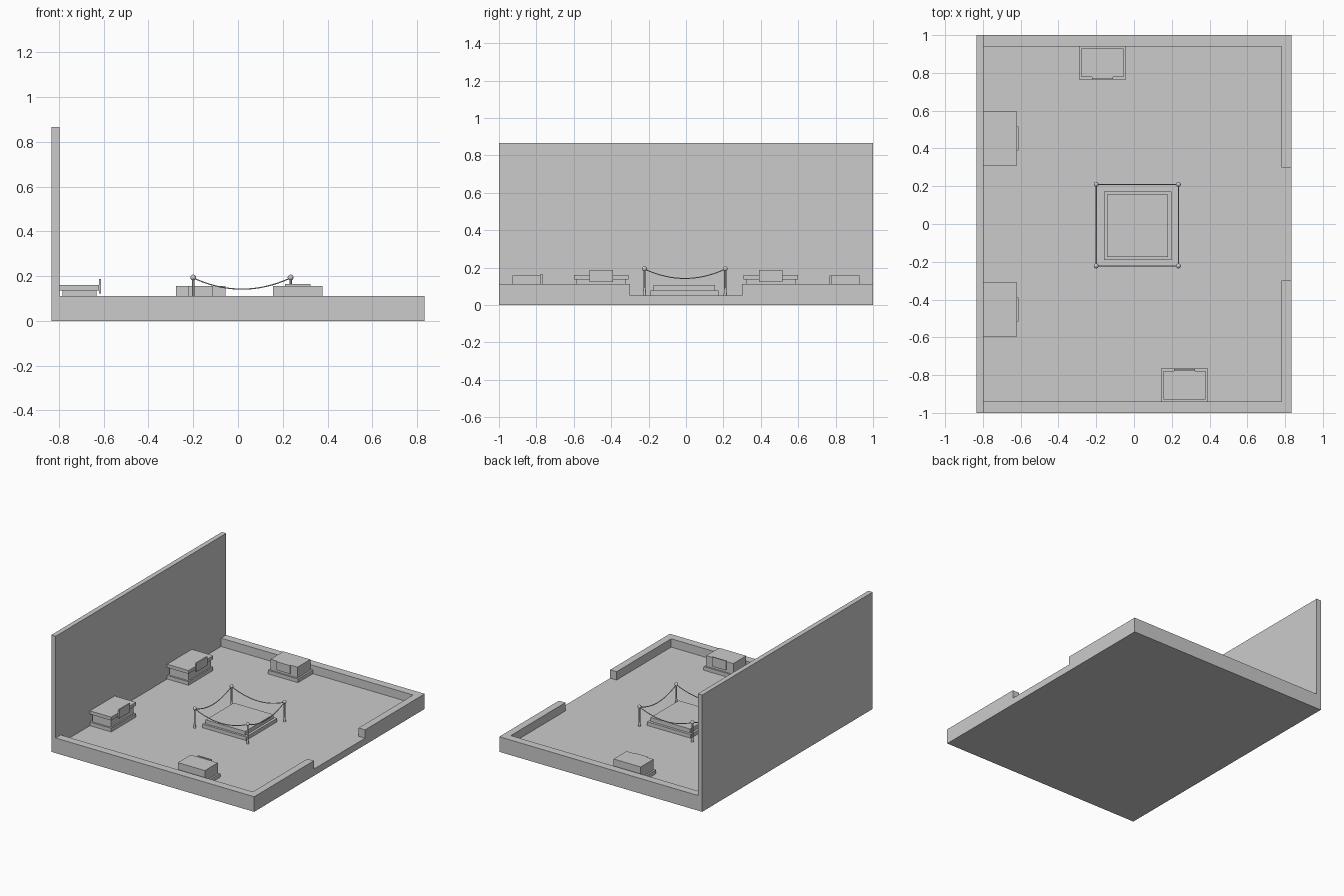
import bpy, math
from mathutils import Vector

if "Cube" in bpy.data.objects:
    bpy.data.objects.remove(bpy.data.objects["Cube"])


def box(name, x0, x1, y0, y1, z0, z1):
    bpy.ops.mesh.primitive_cube_add(size=1, location=((x0+x1)/2, (y0+y1)/2, (z0+z1)/2))
    ob = bpy.context.object
    ob.name = name
    ob.scale = (x1-x0, y1-y0, z1-z0)
    bpy.ops.object.transform_apply(location=False, rotation=False, scale=True)
    return ob


FLOOR = 0.05

# Floor, tall wall and low walls
box("floor", -0.833, 0.833, -1, 1, 0, FLOOR)
box("tall_wall", -0.833, -0.797, -1, 1, FLOOR, 0.867)
box("low_wall_back", -0.797, 0.833, 0.94, 1, FLOOR, 0.112)
box("low_wall_front", -0.797, 0.833, -1, -0.94, FLOOR, 0.112)
box("low_wall_right_back", 0.78, 0.833, 0.3, 0.94, FLOOR, 0.112)
box("low_wall_right_front", 0.78, 0.833, -0.94, -0.3, FLOOR, 0.112)

# Wall counters with overhanging tops and sign panels
for side, yc in (("back", 0.453), ("front", -0.453)):
    box(f"counter_base_{side}", -0.797, -0.622, yc-0.145, yc+0.145, FLOOR, 0.077)
    box(f"counter_body_{side}", -0.785, -0.632, yc-0.133, yc+0.133, 0.077, 0.135)
    box(f"counter_top_{side}", -0.797, -0.622, yc-0.145, yc+0.145, 0.135, 0.16)
    box(f"counter_panel_{side}", -0.622, -0.612, yc-0.063, yc+0.063, 0.122, 0.187)

# Small display stands by the low walls
for side, xc, s in (("back", -0.167, 1), ("front", 0.267, -1)):
    def stand(name, hw, ya, yb, z0, z1, dx=0):
        a, b = sorted((s*ya, s*yb))
        box(f"stand_{name}_{side}", xc+dx-hw, xc+dx+hw, a, b, z0, z1)
    stand("base", 0.124, 0.765, 0.94, FLOOR, 0.077)
    stand("body", 0.111, 0.777, 0.928, 0.077, 0.157)
    stand("panel", 0.056, 0.768, 0.777, 0.095, 0.157 if s > 0 else 0.165)

# Central stepped platform
box("platform_lower", -0.16, 0.199, -0.19, 0.173, FLOOR, 0.077)
box("platform_upper", -0.143, 0.181, -0.174, 0.155, 0.077, 0.107)

# Rope barrier posts
corners = [(-0.2, -0.222), (0.235, -0.222), (0.235, 0.21), (-0.2, 0.21)]
for i, (x, y) in enumerate(corners):
    bpy.ops.mesh.primitive_cone_add(vertices=16, radius1=0.009, radius2=0.006, depth=0.04, location=(x, y, FLOOR+0.02))
    bpy.context.object.name = f"post_foot_{i}"
    bpy.ops.object.shade_smooth_by_angle()
    bpy.ops.mesh.primitive_cylinder_add(vertices=12, radius=0.0055, depth=0.105, location=(x, y, 0.1375))
    bpy.context.object.name = f"post_{i}"
    bpy.ops.object.shade_smooth_by_angle()
    bpy.ops.mesh.primitive_uv_sphere_add(segments=16, ring_count=8, radius=0.013, location=(x, y, 0.194))
    bpy.context.object.name = f"post_ball_{i}"
    bpy.ops.object.shade_smooth()

# Sagging ropes between the posts
for i in range(4):
    a, b = Vector(corners[i]), Vector(corners[(i+1) % 4])
    cu = bpy.data.curves.new(f"rope_{i}", 'CURVE')
    cu.dimensions = '3D'
    cu.bevel_depth = 0.003
    cu.bevel_resolution = 1
    cu.use_fill_caps = True
    sp = cu.splines.new('POLY')
    n = 16
    sp.points.add(n)
    for k in range(n+1):
        t = k/n
        p = a.lerp(b, t)
        sp.points[k].co = (p.x, p.y, 0.192 - 0.05*4*t*(1-t), 1)
    bpy.context.collection.objects.link(bpy.data.objects.new(f"rope_{i}", cu))
